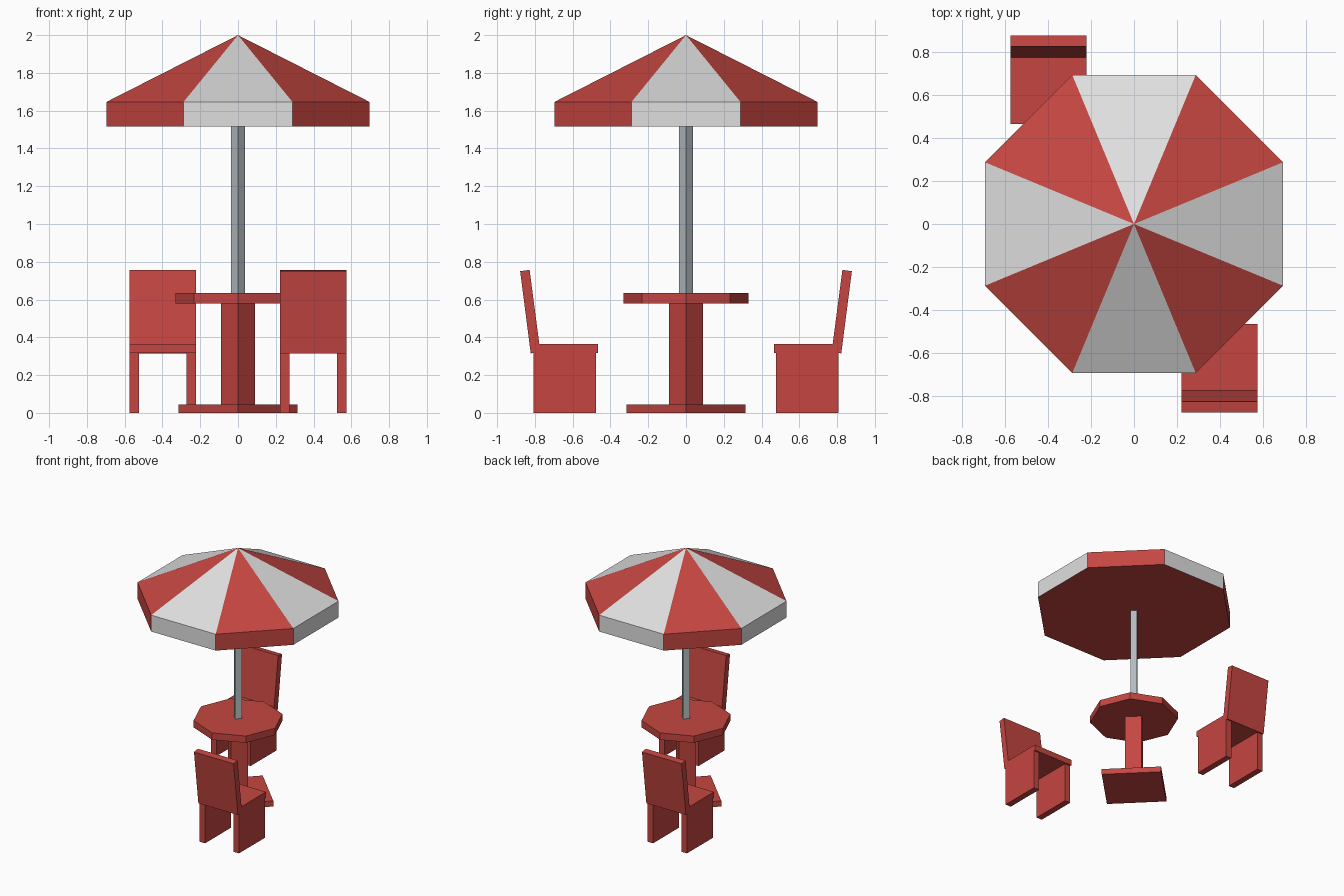
import bpy, bmesh, math
from mathutils import Matrix

if "Cube" in bpy.data.objects:
    bpy.data.objects.remove(bpy.data.objects["Cube"])


def material(name, rgb):
    m = bpy.data.materials.new(name)
    m.diffuse_color = (*rgb, 1.0)
    m.use_nodes = True
    m.node_tree.nodes["Principled BSDF"].inputs["Base Color"].default_value = m.diffuse_color
    return m


RED = material("red", (0.56, 0.061, 0.053))
WHITE = material("white", (0.74, 0.74, 0.74))
STEEL = material("steel grey", (0.45, 0.50, 0.53))


def make_object(name, bm, *mats):
    bmesh.ops.recalc_face_normals(bm, faces=bm.faces)
    mesh = bpy.data.meshes.new(name)
    bm.to_mesh(mesh)
    bm.free()
    for m in mats:
        mesh.materials.append(m)
    obj = bpy.data.objects.new(name, mesh)
    bpy.context.collection.objects.link(obj)
    return obj


def prism(name, sides, radius, z0, z1, mat):
    """Upright prism with a corner on the x axis."""
    bm = bmesh.new()
    bmesh.ops.create_cone(bm, cap_ends=True, segments=sides, radius1=radius, radius2=radius,
                          depth=z1 - z0, matrix=Matrix.Translation((0, 0, (z0 + z1) / 2)))
    return make_object(name, bm, mat)


def side_profile(name, x0, x1, profile, turn):
    """Extrude a (y, z) outline across x, then turn it about the z axis."""
    bm = bmesh.new()
    face = bm.faces.new([bm.verts.new((x0, y, z)) for y, z in profile])
    ext = bmesh.ops.extrude_face_region(bm, geom=[face])
    moved = [v for v in ext["geom"] if isinstance(v, bmesh.types.BMVert)]
    bmesh.ops.translate(bm, verts=moved, vec=(x1 - x0, 0, 0))
    bm.transform(Matrix.Rotation(turn, 4, 'Z'))
    return make_object(name, bm, RED)


def box_outline(y0, y1, z0, z1):
    return [(y0, z0), (y1, z0), (y1, z1), (y0, z1)]


# Table and pole
prism("table_base", 4, 0.315, 0.0, 0.045, RED)
prism("table_column", 4, 0.09, 0.045, 0.58, RED)
prism("table_top", 8, 0.33, 0.58, 0.635, RED)
prism("umbrella_pole", 4, 0.036, 0.635, 1.515, STEEL)

# Umbrella canopy: eight panels with a hanging rim and a closed underside
bm = bmesh.new()
R = 0.695 / math.cos(math.pi / 8)
rings = [[bm.verts.new((R * math.cos(a), R * math.sin(a), z))
          for a in ((i + 0.5) * math.pi / 4 for i in range(8))] for z in (1.515, 1.647)]
apex = bm.verts.new((0, 0, 2.0))
low, high = rings
bm.faces.new(low)
for i in range(8):
    j = (i + 1) % 8
    for f in (bm.faces.new((low[i], low[j], high[j], high[i])),
              bm.faces.new((high[i], high[j], apex))):
        f.material_index = i % 2   # alternate stripes, white on the axes
make_object("umbrella_canopy", bm, RED, WHITE)

# Two chairs, facing each other across the table
X0, X1 = 0.222, 0.575
for label, turn in (("front", 0.0), ("back", math.pi)):
    for side, a, b in (("left", X0, X0 + 0.05), ("right", X1 - 0.05, X1)):
        side_profile(f"{label}_chair_{side}_leg", a, b,
                     box_outline(-0.808, -0.477, 0.0, 0.318), turn)
    side_profile(f"{label}_chair_seat", X0, X1,
                 box_outline(-0.808, -0.465, 0.318, 0.365), turn)
    side_profile(f"{label}_chair_backrest", X0, X1,
                 [(-0.822, 0.315), (-0.771, 0.322), (-0.828, 0.757), (-0.878, 0.750)], turn)
